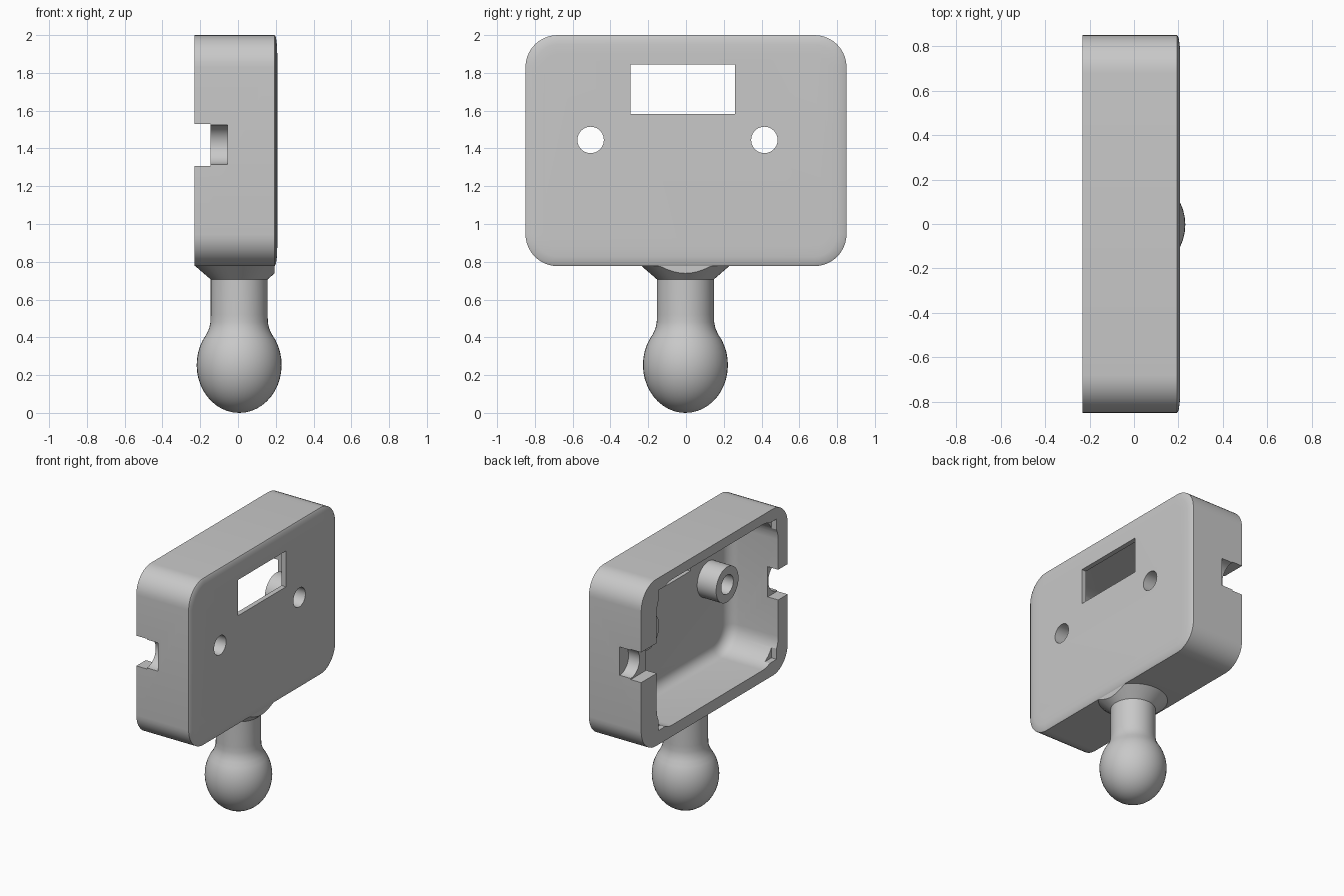
import bpy, bmesh, math
from mathutils import Matrix

if "Cube" in bpy.data.objects:
    bpy.data.objects.remove(bpy.data.objects["Cube"])

grey = bpy.data.materials.new("grey_plastic")
grey.use_nodes = True
grey.diffuse_color = (0.58, 0.58, 0.58, 1)
grey.node_tree.nodes["Principled BSDF"].inputs["Base Color"].default_value = (0.58, 0.58, 0.58, 1)


def finish(name, bm):
    bmesh.ops.recalc_face_normals(bm, faces=bm.faces)
    mesh = bpy.data.meshes.new(name)
    bm.to_mesh(mesh)
    bm.free()
    mesh.materials.append(grey)
    obj = bpy.data.objects.new(name, mesh)
    bpy.context.collection.objects.link(obj)
    return obj


def rounded_loop(bm, x, y0, y1, z0, z1, r, inset, steps=10):
    """Ring of vertices around a rounded rectangle facing along x."""
    ring = []
    rr = max(r - inset, 0.01)
    y0, y1, z0, z1 = y0 + inset, y1 - inset, z0 + inset, z1 - inset
    centres = [(y1 - rr, z1 - rr), (y0 + rr, z1 - rr), (y0 + rr, z0 + rr), (y1 - rr, z0 + rr)]
    for q, (cy, cz) in enumerate(centres):
        for i in range(steps + 1):
            a = math.pi / 2 * (q + i / steps)
            ring.append(bm.verts.new((x, cy + rr * math.cos(a), cz + rr * math.sin(a))))
    return ring


def rounded_block(name, bounds, r, layers):
    """Stack rounded rectangles given as (x, inset) and skin them."""
    bm = bmesh.new()
    rings = [rounded_loop(bm, x, *bounds, r, inset) for x, inset in layers]
    for a, b in zip(rings, rings[1:]):
        for i in range(len(a)):
            j = (i + 1) % len(a)
            bm.faces.new((a[i], a[j], b[j], b[i]))
    bm.faces.new(rings[0])
    bm.faces.new(rings[-1])
    return finish(name, bm)


def box(name, x0, x1, y0, y1, z0, z1):
    bm = bmesh.new()
    bmesh.ops.create_cube(bm, size=1)
    bmesh.ops.scale(bm, vec=(x1 - x0, y1 - y0, z1 - z0), verts=bm.verts)
    bmesh.ops.translate(bm, vec=((x0 + x1) / 2, (y0 + y1) / 2, (z0 + z1) / 2), verts=bm.verts)
    return finish(name, bm)


def rod(name, x0, x1, y, z, r):
    bm = bmesh.new()
    m = Matrix.Translation(((x0 + x1) / 2, y, z)) @ Matrix.Rotation(math.pi / 2, 4, 'Y')
    bmesh.ops.create_cone(bm, cap_ends=True, segments=40, radius1=r, radius2=r, depth=x1 - x0, matrix=m)
    return finish(name, bm)


def combine(target, tool, operation):
    mod = target.modifiers.new(operation, 'BOOLEAN')
    mod.operation = operation
    mod.solver = 'EXACT'
    mod.object = tool
    bpy.context.view_layer.objects.active = target
    bpy.ops.object.modifier_apply(modifier=mod.name)
    bpy.data.objects.remove(tool)


def smooth(obj, degrees=30):
    bpy.ops.object.select_all(action='DESELECT')
    obj.select_set(True)
    bpy.context.view_layer.objects.active = obj
    bpy.ops.object.shade_smooth_by_angle(angle=math.radians(degrees))


# Housing shell with a slightly crowned closed face
housing = rounded_block("housing", (-0.85, 0.85, 0.777, 2.0), 0.17,
                        [(-0.231, 0), (0.194, 0), (0.201, 0.012), (0.206, 0.05), (0.208, 0.1)])

# Hollow interior, open toward -x, with a filleted floor
y0, y1, z0, z1 = cavity = (-0.74, 0.67, 0.86, 1.93)
floor, fillet = 0.172, 0.08
layers = [(-0.3, 0)]
for i in range(7):
    a = math.pi / 2 * i / 6
    layers.append((floor - fillet * (1 - math.sin(a)), fillet * (1 - math.cos(a))))
combine(housing, rounded_block("cavity", cavity, 0.18, layers), 'DIFFERENCE')

# Square lid seat, whose corners bite into the rounded mouth
d = 0.02
combine(housing, box("lid_seat", -0.3, -0.19, y0 + d, y1 - d, z0 + d, z1 - d), 'DIFFERENCE')

# Screw bosses, drilled through
for y in (-0.505, 0.415):
    combine(housing, rod("boss", 0.018, 0.19, y, 1.445, 0.13), 'UNION')
    combine(housing, rod("screw_hole", -0.1, 0.4, y, 1.445, 0.07), 'DIFFERENCE')

# Window through the closed face
combine(housing, box("window", 0.05, 0.4, -0.295, 0.26, 1.582, 1.845), 'DIFFERENCE')

# Side notches with a half-round pocket beneath each
for side in (-1, 1):
    low, high = sorted((side * 0.6, side * 0.95))
    combine(housing, box("notch", -0.3, -0.146, low, high, 1.308, 1.53), 'DIFFERENCE')
    combine(housing, rod("pocket", -0.2, -0.056, side * 0.85, 1.42, 0.104), 'DIFFERENCE')
smooth(housing)

# Ball, neck and flared collar as one lathed profile
profile = []
for i in range(17):
    a = math.radians(-90 + i * 130 / 16)
    profile.append((0.225 * math.cos(a), 0.254 + 0.254 * math.sin(a)))
profile += [(0.158, 0.45), (0.152, 0.48), (0.151, 0.52), (0.151, 0.707), (0.232, 0.777), (0.232, 0.8)]
bm = bmesh.new()
verts = [bm.verts.new((r, 0, z)) for r, z in profile]
edges = [bm.edges.new(pair) for pair in zip(verts, verts[1:])]
bmesh.ops.spin(bm, geom=verts + edges, cent=(0, 0, 0), axis=(0, 0, 1), angle=math.tau, steps=40)
bmesh.ops.remove_doubles(bm, verts=bm.verts, dist=0.0005)
bmesh.ops.holes_fill(bm, edges=[e for e in bm.edges if e.is_boundary], sides=0)
bmesh.ops.translate(bm, vec=(0.006, -0.003, 0), verts=bm.verts)
stem = finish("ball_stem", bm)

# Trim the collar flush with the closed face
combine(stem, box("collar_trim", 0.194, 0.5, -0.5, 0.5, 0.65, 0.9), 'DIFFERENCE')
smooth(stem)
